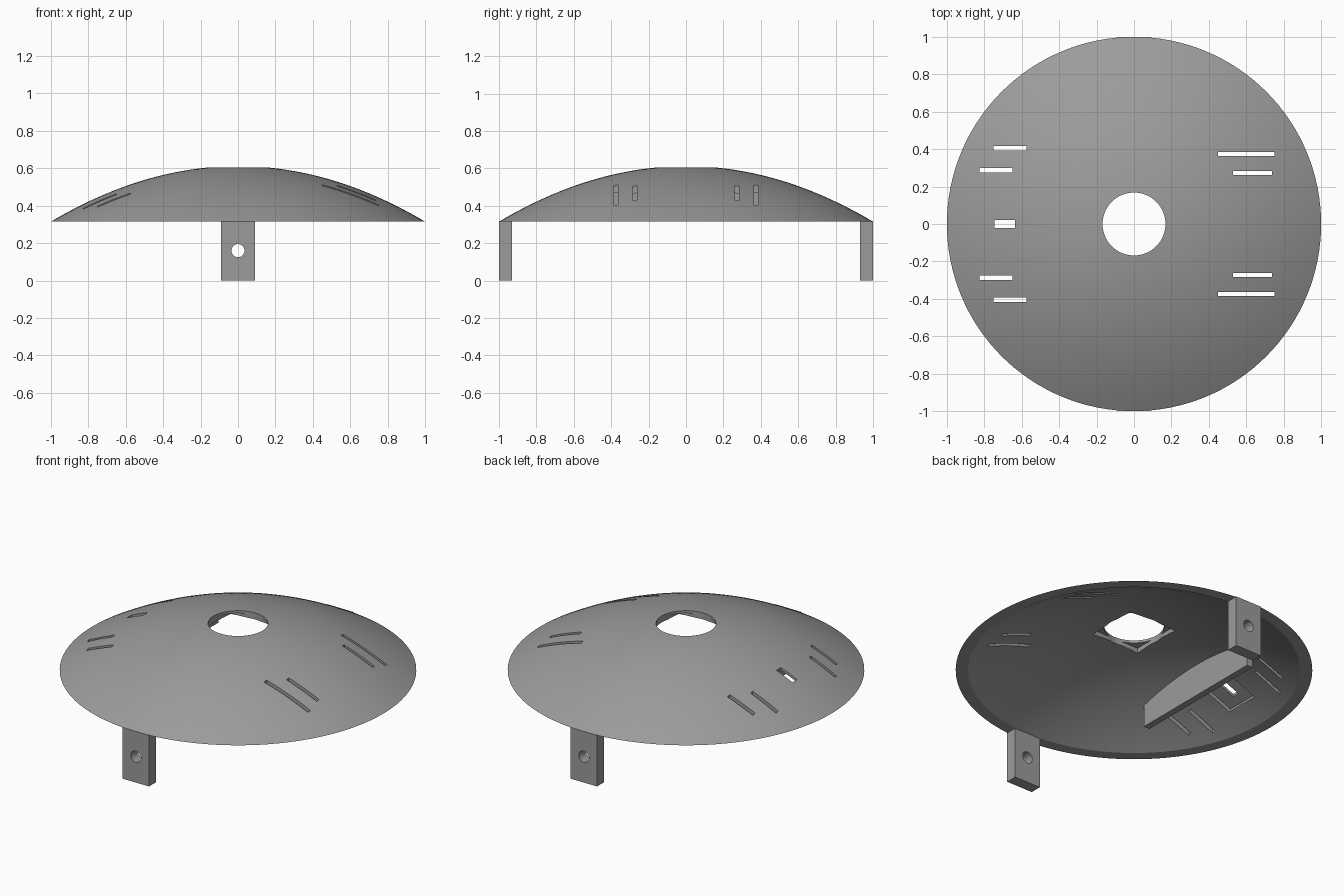
import bpy, bmesh, math
from mathutils import Matrix, Vector

if "Cube" in bpy.data.objects:
    bpy.data.objects.remove(bpy.data.objects["Cube"])

grey = bpy.data.materials.new("mid_grey")
grey.diffuse_color = (0.33, 0.33, 0.33, 1)
grey.use_nodes = True
grey.node_tree.nodes["Principled BSDF"].inputs["Base Color"].default_value = grey.diffuse_color

RIM_Z, CROWN, BOW, WALL = 0.315, 0.612, 0.297, 0.04
HOLE_R, SEG = 0.168, 128


def outer(r):
    return CROWN - BOW * r * r


def inner(r):
    return outer(r) - WALL


def make(name, bm):
    bmesh.ops.recalc_face_normals(bm, faces=bm.faces)
    me = bpy.data.meshes.new(name)
    bm.to_mesh(me)
    bm.free()
    me.materials.append(grey)
    ob = bpy.data.objects.new(name, me)
    bpy.context.collection.objects.link(ob)
    return ob


def box(name, center, size, tilt=0.0):
    bm = bmesh.new()
    m = Matrix.Translation(center) @ Matrix.Rotation(tilt, 4, 'Y') @ Matrix.Diagonal((*size, 1))
    bmesh.ops.create_cube(bm, size=1, matrix=m)
    return make(name, bm)


def cut(target, cutter):
    bpy.context.view_layer.objects.active = target
    mod = target.modifiers.new("cut", 'BOOLEAN')
    mod.operation, mod.solver, mod.object = 'DIFFERENCE', 'EXACT', cutter
    bpy.ops.object.modifier_apply(modifier=mod.name)
    bpy.data.objects.remove(cutter)


# dome shell: closed section revolved around z
N = 20
r_in = math.sqrt((CROWN - WALL - RIM_Z) / BOW)
top = [HOLE_R + (1 - HOLE_R) * i / N for i in range(N + 1)]
low = [r_in + (HOLE_R - r_in) * i / N for i in range(N + 1)]
section = [(r, outer(r)) for r in top] + [(r, inner(r)) for r in low]
bm = bmesh.new()
rings = [[bm.verts.new((r * math.cos(a), r * math.sin(a), z)) for r, z in section]
         for a in (2 * math.pi * k / SEG for k in range(SEG))]
n = len(section)
for k in range(SEG):
    a, b = rings[k], rings[(k + 1) % SEG]
    for i in range(n):
        j = (i + 1) % n
        bm.faces.new((a[i], b[i], b[j], a[j]))
dome = make("dome_shell", bm)

# square recess below the crown hole
cut(dome, box("recess_cutter", (0, 0, 0.54), (0.325, 0.325, 0.096)))

# long vent slots, mirrored front to back: x start, x end, y
for x0, x1, y in [(-0.75, -0.575, 0.405), (-0.825, -0.65, 0.287),
                  (0.45, 0.75, 0.375), (0.53, 0.738, 0.272)]:
    for s in (1, -1):
        cut(dome, box("slot_cutter", ((x0 + x1) / 2, s * y, 0.45), (x1 - x0, 0.022, 0.5)))

# tilted square pocket with a small window
px = -0.69
tilt = -math.atan(2 * BOW * -px)
normal = Vector((math.sin(tilt), 0, math.cos(tilt)))
base = Vector((px, 0, inner(-px)))
cut(dome, box("pocket_cutter", base + normal * -0.03, (0.22, 0.22, 0.1), tilt))
cut(dome, box("window_cutter", (px, 0, 0.45), (0.11, 0.045, 0.5)))

# cross rib under the dome, top edge following the shell
bm = bmesh.new()
X0, X1, HALF, M = -0.49, -0.45, 0.45, 24
ys = [-HALF + 2 * HALF * i / M for i in range(M + 1)]
outline = [(-HALF, RIM_Z), (HALF, RIM_Z)]
outline += [(y, inner(math.hypot(X0, y)) + 0.012) for y in reversed(ys)]
face = bm.faces.new([bm.verts.new((X0, y, z)) for y, z in outline])
ext = bmesh.ops.extrude_face_region(bm, geom=[face])
bmesh.ops.translate(bm, vec=(X1 - X0, 0, 0),
                    verts=[v for v in ext["geom"] if isinstance(v, bmesh.types.BMVert)])
rib = make("cross_rib", bm)

# mounting tabs with bolt holes
tabs = []
for name, s in (("front_tab", -1), ("back_tab", 1)):
    tab = box(name, (0, s * 0.964, RIM_Z / 2 + 0.001), (0.18, 0.07, RIM_Z + 0.002))
    bm = bmesh.new()
    bmesh.ops.create_cone(bm, cap_ends=True, segments=32, radius1=0.035, radius2=0.035, depth=0.3,
                          matrix=Matrix.Translation((0, s * 0.964, 0.16)) @ Matrix.Rotation(math.pi / 2, 4, 'X'))
    cut(tab, make("bolt_cutter", bm))
    tabs.append(tab)

# smooth curved surfaces, keep edges crisp
for ob in [dome, rib] + tabs:
    bpy.ops.object.select_all(action='DESELECT')
    ob.select_set(True)
    bpy.context.view_layer.objects.active = ob
    bpy.ops.object.shade_smooth_by_angle(angle=math.radians(25))
